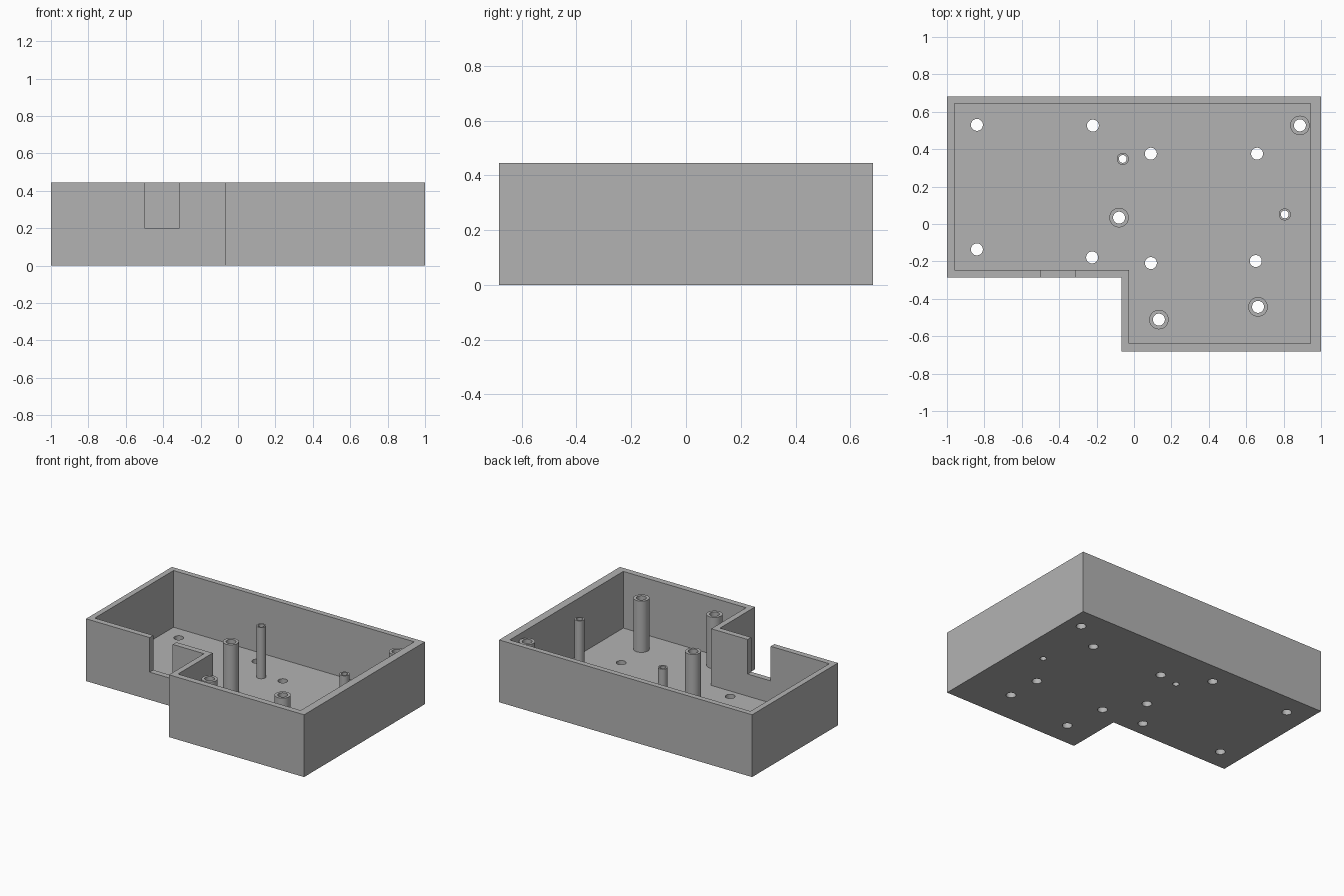
import bpy
import bmesh
import math

cube = bpy.data.objects.get("Cube")
if cube:
    bpy.data.objects.remove(cube, do_unlink=True)

HEIGHT, FLOOR, POST_TOP = 0.445, 0.04, 0.406
SIDES = 40

grey = bpy.data.materials.new("plain grey")
grey.use_nodes = True
grey.diffuse_color = (0.45, 0.45, 0.45, 1)
grey.node_tree.nodes["Principled BSDF"].inputs["Base Color"].default_value = grey.diffuse_color


def finish(name, bm):
    bmesh.ops.recalc_face_normals(bm, faces=bm.faces)
    mesh = bpy.data.meshes.new(name)
    bm.to_mesh(mesh)
    bm.free()
    mesh.materials.append(grey)
    obj = bpy.data.objects.new(name, mesh)
    bpy.context.collection.objects.link(obj)
    return obj


def prism(bm, outline, z0, z1):
    """Extrude a flat outline from z0 up to z1."""
    face = bm.faces.new([bm.verts.new((x, y, z0)) for x, y in outline])
    top = bmesh.ops.extrude_face_region(bm, geom=[face])["geom"]
    moved = [v for v in top if isinstance(v, bmesh.types.BMVert)]
    bmesh.ops.translate(bm, verts=moved, vec=(0, 0, z1 - z0))


def circle(x, y, r):
    steps = [2 * math.pi * i / SIDES for i in range(SIDES)]
    return [(x + r * math.cos(a), y + r * math.sin(a)) for a in steps]


def rectangle(x0, y0, x1, y1):
    return [(x0, y0), (x1, y0), (x1, y1), (x0, y1)]


def l_shape(left, right, back, step_x, step_y, front):
    return [(left, step_y), (step_x, step_y), (step_x, front),
            (right, front), (right, back), (left, back)]


def solid(name, outlines, z0, z1):
    bm = bmesh.new()
    for outline in outlines:
        prism(bm, outline, z0, z1)
    return finish(name, bm)


def select_only(obj):
    bpy.ops.object.select_all(action="DESELECT")
    obj.select_set(True)
    bpy.context.view_layer.objects.active = obj


def cut(target, cutter):
    cutter.hide_render = True
    mod = target.modifiers.new("cut", "BOOLEAN")
    mod.operation, mod.solver, mod.object = "DIFFERENCE", "EXACT", cutter
    select_only(target)
    bpy.ops.object.modifier_apply(modifier=mod.name)
    bpy.data.objects.remove(cutter, do_unlink=True)


def tube(name, x, y, outer, inner):
    """Hollow post standing on the floor."""
    bm = bmesh.new()
    rings = [[bm.verts.new((px, py, z)) for px, py in circle(x, y, r)]
             for r, z in ((outer, FLOOR), (outer, POST_TOP), (inner, POST_TOP), (inner, FLOOR))]
    for a, b in zip(rings, rings[1:] + rings[:1]):
        for i in range(SIDES):
            j = (i + 1) % SIDES
            bm.faces.new((a[i], a[j], b[j], b[i]))
    obj = finish(name, bm)
    select_only(obj)
    bpy.ops.object.shade_smooth_by_angle(angle=math.radians(30))


# Positions of the hollow posts and the plain floor holes
large_posts = [(0.887, 0.527), (-0.08, 0.034), (0.133, -0.511), (0.663, -0.443)]
small_posts = [(-0.06, 0.348), (0.806, 0.051)]
floor_holes = [(-0.84, 0.53), (-0.22, 0.526), (0.09, 0.376), (0.658, 0.376),
               (-0.84, -0.136), (-0.224, -0.179), (0.09, -0.209), (0.651, -0.198)]
LARGE_R, LARGE_BORE, SMALL_R, SMALL_BORE = 0.052, 0.032, 0.032, 0.021

# Open L-shaped box with a notch in the recessed front wall
box = solid("open_box", [l_shape(-1, 1, 0.682, -0.068, -0.287, -0.682)], 0, HEIGHT)
cut(box, solid("cavity", [l_shape(-0.96, 0.943, 0.643, -0.027, -0.246, -0.639)], FLOOR, 1))
cut(box, solid("notch", [rectangle(-0.497, -0.4, -0.315, -0.2)], 0.198, 1))

# Holes through the floor
bores = [circle(x, y, LARGE_BORE) for x, y in floor_holes + large_posts]
bores += [circle(x, y, SMALL_BORE) for x, y in small_posts]
cut(box, solid("drill", bores, -0.1, 0.1))
select_only(box)
bpy.ops.object.shade_smooth_by_angle(angle=math.radians(30))

# Hollow posts
for i, (x, y) in enumerate(large_posts):
    tube(f"large_post_{i + 1}", x, y, LARGE_R, LARGE_BORE)
for i, (x, y) in enumerate(small_posts):
    tube(f"small_post_{i + 1}", x, y, SMALL_R, SMALL_BORE)
